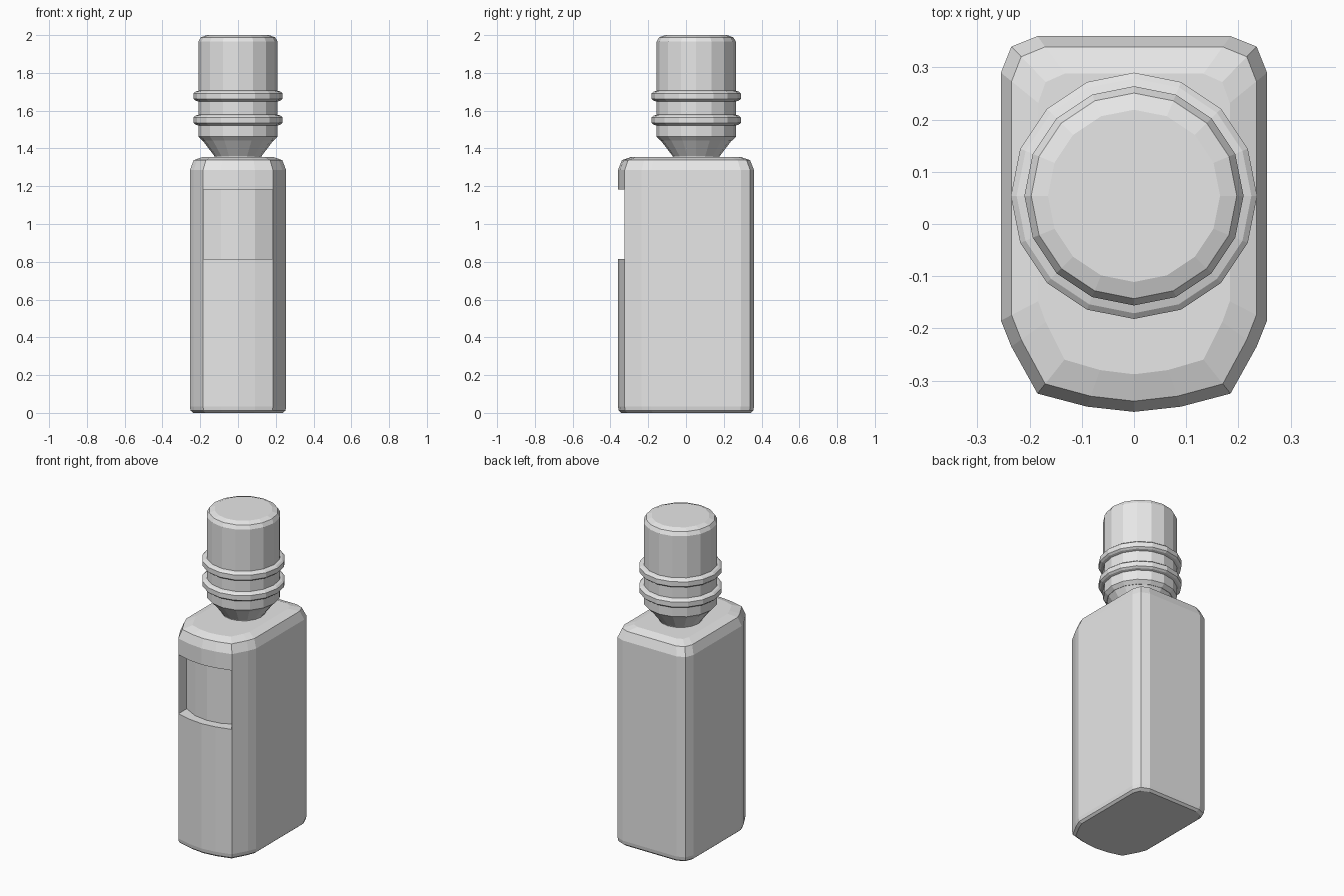
import bpy
import bmesh
from math import cos, sin, tau

cube = bpy.data.objects.get("Cube")
if cube:
    bpy.data.objects.remove(cube, do_unlink=True)

grey = bpy.data.materials.new("light_grey")
grey.use_nodes = True
grey.diffuse_color = (0.8, 0.8, 0.8, 1)
grey.node_tree.nodes["Principled BSDF"].inputs["Base Color"].default_value = (0.8, 0.8, 0.8, 1)


def loft(name, rings):
    """Skin a stack of equal-sized rings and cap both ends."""
    bm = bmesh.new()
    loops = [[bm.verts.new(p) for p in ring] for ring in rings]
    n = len(loops[0])
    for low, high in zip(loops, loops[1:]):
        for i in range(n):
            j = (i + 1) % n
            bm.faces.new((low[i], low[j], high[j], high[i]))
    bm.faces.new(loops[0][::-1])
    bm.faces.new(loops[-1])
    bmesh.ops.recalc_face_normals(bm, faces=bm.faces)
    mesh = bpy.data.meshes.new(name)
    bm.to_mesh(mesh)
    bm.free()
    mesh.materials.append(grey)
    obj = bpy.data.objects.new(name, mesh)
    bpy.context.collection.objects.link(obj)
    return obj


def revolve(name, profile, sides=16, y=0.054):
    """Turn a list of (radius, height) around the bottle's neck axis."""
    return loft(name, [[(r * cos(tau * i / sides), y + r * sin(tau * i / sides), z)
                        for i in range(sides)] for r, z in profile])


def mirrored(half):
    """Complete a half outline that starts on the centre line."""
    return half + [(-x, y) for x, y in reversed(half) if x > 0]


# Body: bowed front, rounded back corners, chamfered shoulders
outline = mirrored([(0, -0.36), (0.09, -0.35), (0.185, -0.325), (0.235, -0.235),
                    (0.255, -0.185), (0.255, 0.29), (0.235, 0.34), (0.185, 0.36)])
levels = [(0.93, 0.95, 0), (0.985, 0.99, 0.012), (1, 1, 0.035), (1, 1, 1.285),
          (0.92, 0.943, 1.338), (0.72, 0.8, 1.356)]
body = loft("bottle_body", [[(x * sx, y * sy, z) for x, y in outline]
                            for sx, sy, z in levels])

# Window recess cut into the front, with a curved back wall
recess = mirrored([(0, -0.306), (0.09, -0.293), (0.183, -0.245), (0.183, -0.5)])
cutter = loft("recess_cutter", [[(x, y, z) for x, y in recess] for z in (0.815, 1.183)])
cutter.hide_render = True
cut = body.modifiers.new("recess", "BOOLEAN")
cut.operation = "DIFFERENCE"
cut.solver = "EXACT"
cut.object = cutter
bpy.context.view_layer.objects.active = body
bpy.ops.object.modifier_apply(modifier=cut.name)
bpy.data.objects.remove(cutter, do_unlink=True)

# Neck flaring up into the cap
revolve("neck", [(0.12, 1.34), (0.125, 1.36), (0.19, 1.445), (0.19, 1.48)])

# Cap
revolve("cap", [(0.19, 1.442), (0.21, 1.462), (0.21, 1.52), (0.21, 1.95),
                (0.21, 1.965), (0.197, 1.988), (0.165, 2.0)])

# Two raised collar rings around the cap
for name, z in (("lower_collar_ring", 1.55), ("upper_collar_ring", 1.677)):
    revolve(name, [(0.205, z - 0.03), (0.225, z - 0.024), (0.236, z - 0.015),
                   (0.236, z + 0.015), (0.225, z + 0.024), (0.205, z + 0.03)])
